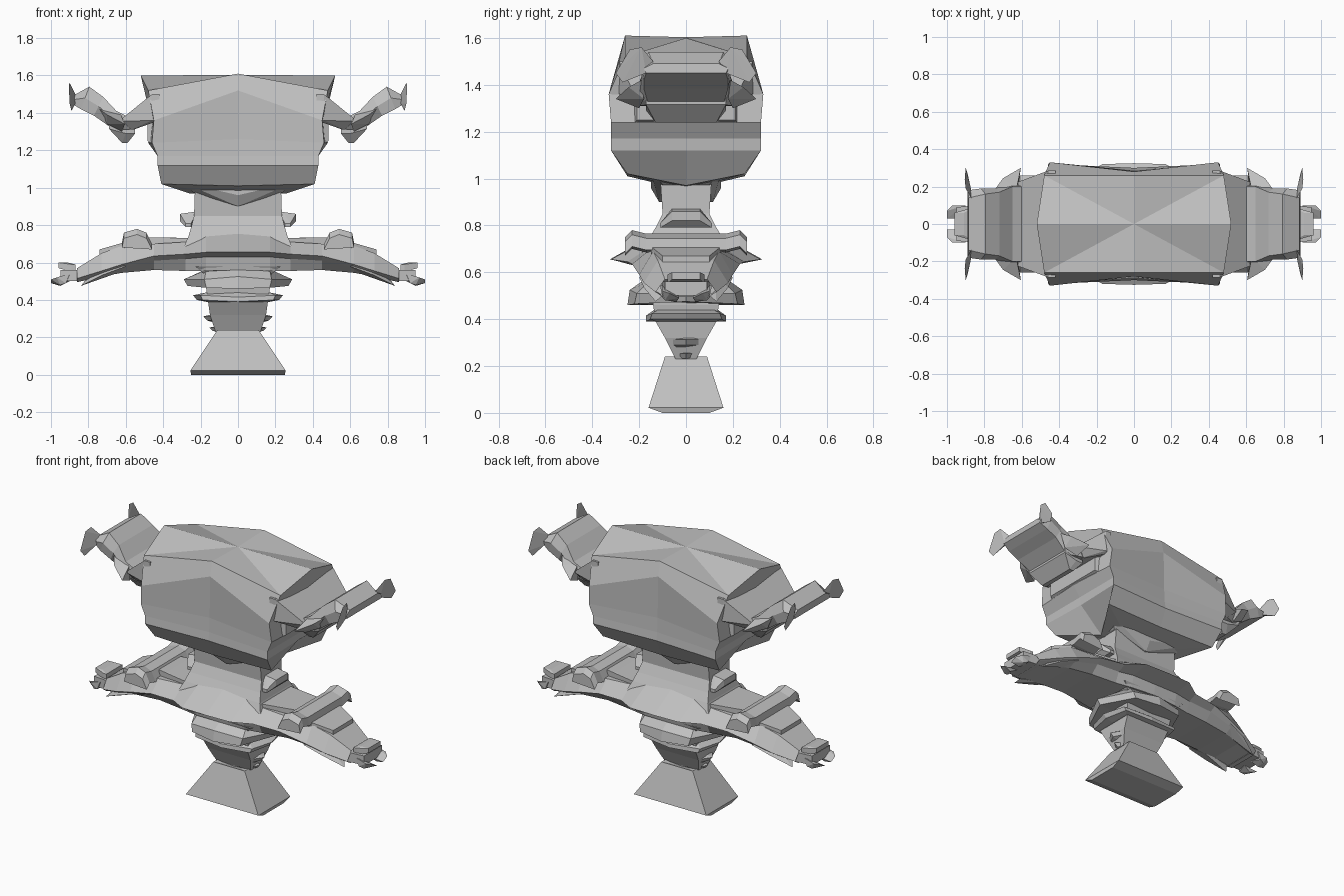
import bpy, bmesh

mat = bpy.data.materials.new("plain_grey")
mat.diffuse_color = (0.53, 0.53, 0.53, 1)


def finish(name, bm, mirror=""):
    bmesh.ops.recalc_face_normals(bm, faces=bm.faces)
    me = bpy.data.meshes.new(name)
    bm.to_mesh(me)
    bm.free()
    me.materials.append(mat)
    ob = bpy.data.objects.new(name, me)
    bpy.context.collection.objects.link(ob)
    if mirror:
        mod = ob.modifiers.new("mirror", "MIRROR")
        mod.use_axis = ("x" in mirror, "y" in mirror, False)
        mod.use_mirror_merge = False
    return ob


def loft(name, rings, mirror="", peaks=(None, None), caps=True):
    """Bridge rings of points; close each end with a face or a peak fan."""
    bm = bmesh.new()
    vs = [[bm.verts.new(p) for p in r] for r in rings]
    n = len(rings[0])
    for a, b in zip(vs, vs[1:]):
        for i in range(n):
            bm.faces.new((a[i], a[(i + 1) % n], b[(i + 1) % n], b[i]))
    for ring, peak in zip((vs[0], vs[-1]), peaks):
        if peak is not None:
            c = bm.verts.new(peak)
            for i in range(n):
                bm.faces.new((ring[i], ring[(i + 1) % n], c))
        elif caps:
            bm.faces.new(ring)
    return finish(name, bm, mirror)


def hull(name, points, mirror=""):
    bm = bmesh.new()
    for p in points:
        bm.verts.new(p)
    bmesh.ops.convex_hull(bm, input=bm.verts)
    return finish(name, bm, mirror)


def ring8(end, corner, front):
    """Ring from end (x, z), corner (x, y, z) and front centre (y, z)."""
    (ex, ez), (cx, cy, cz), (fy, fz) = end, corner, front
    return [(ex, 0, ez), (cx, cy, cz), (0, fy, fz), (-cx, cy, cz),
            (-ex, 0, ez), (-cx, -cy, cz), (0, -fy, fz), (cx, -cy, cz)]


def rect(x, y, z):
    return [(x, y, z), (-x, y, z), (-x, -y, z), (x, -y, z)]


def slab(x, y, z0, z1, x2=None):
    """Points of a y-symmetric block between x and x2."""
    return [(px, s * y, z) for px in (x, x2) for s in (-1, 1) for z in (z0, z1)]


# Upper body: creased barrel with a saddle-shaped lid
loft("upper_body", [
    ring8((.26, .97), (.41, .25, 1.02), (.25, 1.01)),
    ring8((.42, 1.12), (.43, .32, 1.12), (.30, 1.12)),
    ring8((.43, 1.17), (.43, .32, 1.17), (.29, 1.17)),
    ring8((.48, 1.24), (.46, .32, 1.24), (.285, 1.26)),
    ring8((.46, 1.35), (.45, .33, 1.36), (.28, 1.52)),
    ring8((.52, 1.60), (.48, .26, 1.52), (.26, 1.61)),
], peaks=((0, 0, .95), (0, 0, 1.603)))
# Wedge under the body in front of and behind the neck
hull("under_wedge", [(sx * .24, sy * .1, .975) for sx in (1, -1) for sy in (1, -1)]
     + [(sx * .3, sy * .15, 1.03) for sx in (1, -1) for sy in (1, -1)]
     + [(0, .115, .90), (0, -.115, .90), (0, .15, .96), (0, -.15, .96)])

# Broad shoulder plates sloping out from under the lid
hull("shoulder_plate", slab(.46, .285, 1.36, 1.50, .42) + slab(.62, .225, 1.355, 1.37, .59)
     + slab(.56, .20, 1.31, 1.36, .57), "x")
hull("shoulder_collar", slab(.43, .23, 1.22, 1.38, .40) + slab(.48, .21, 1.25, 1.36, .485), "x")

# Arms: broad limbs rising to the hands
arm = [(.50, 1.43, .50, 1.34, .18, .20), (.60, 1.385, .58, 1.31, .20, .20),
       (.65, 1.41, .67, 1.315, .20, .16), (.72, 1.485, .77, 1.385, .17, .18),
       (.795, 1.54, .84, 1.42, .16, .18), (.885, 1.49, .89, 1.45, .14, .17)]
loft("arm", [[(xt, yt, zt), (xt, -yt, zt),
              ((xt + xb) / 2, -max(yt, yb) - .01, (zt + zb) / 2),
              (xb, -yb, zb), (xb, yb, zb),
              ((xt + xb) / 2, max(yt, yb) + .01, (zt + zb) / 2)]
             for xt, zt, xb, zb, yt, yb in arm], "x")
hull("elbow_spur", slab(.55, .17, 1.29, 1.34, .60) + slab(.59, .13, 1.24, 1.25, .62)
     + slab(.66, .17, 1.315, 1.36, .69), "x")
hull("elbow_fin", [(.62, .20, 1.30), (.605, .30, 1.34), (.70, .245, 1.39), (.63, .18, 1.40),
                   (.74, .19, 1.42), (.70, .18, 1.34)], "xy")
hull("finger", [(.87, .14, 1.50), (.88, .17, 1.45), (.90, .19, 1.56), (.905, .24, 1.55),
                (.90, .30, 1.45), (.89, .27, 1.41), (.87, .18, 1.45)], "xy")

# Neck flaring into the waist
loft("neck", [rect(.23, .11, 1.0), rect(.235, .10, .85), rect(.25, .13, .79),
              rect(.265, .16, .74), rect(.30, .20, .66)])
hull("neck_side_knob", slab(.22, .06, .82, .87, .24) + slab(.30, .06, .82, .86, .31)
     + slab(.25, .11, .79, .81, .28), "x")

# Hips and legs: one tapering limb from the middle to each foot
# x, top z, top half-depth, rim z, rim half-depth, under-rim z and half-depth, bottom z, half-depth
leg = [(0, .76, .14, .655, .325, .63, .20, .56, .19),
       (.17, .75, .14, .655, .32, .63, .20, .555, .18),
       (.28, .71, .15, .645, .25, .62, .19, .555, .16),
       (.45, .70, .15, .635, .23, .61, .19, .56, .14),
       (.62, .69, .14, .59, .20, .57, .18, .545, .13),
       (.73, .65, .12, .555, .18, .545, .165, .525, .12),
       (.86, .57, .09, .515, .13, .51, .12, .495, .10)]
loft("hips_and_leg", [[(x, ty, tz), (x, -ty, tz), (x, -my, mz), (x, -uy, uz), (x, -by, bz),
                       (x, by, bz), (x, uy, uz), (x, my, mz)]
                      for x, tz, ty, mz, my, uz, uy, bz, by in leg], "x", caps=False)
# Bar across each knee with lumped ends
loft("knee_bar", [[(.46, y, z - .06), (.49, y, z), (.54, y, z + .02), (.61, y, z), (.62, y, z - .05)]
                  for y, z in ((-.26, .73), (-.23, .76), (-.17, .745), (.17, .745),
                               (.23, .76), (.26, .73))], "x")
hull("hip_ridge", slab(.24, .15, .64, .73, .25) + slab(.42, .11, .66, .735, .48), "x")
hull("shin_ridge", slab(.58, .15, .60, .71, .60) + slab(.72, .10, .60, .67, .74), "x")
hull("heel_spike", [(.60, .12, .56), (.60, .20, .58), (.70, .12, .60),
                    (.72, .18, .535), (.84, .13, .475), (.82, .10, .50)], "xy")
# Feet with ankle lump and toes
hull("foot", slab(.83, .10, .50, .56, .84) + slab(.93, .09, .50, .56, .95), "x")
hull("ankle_lump", slab(.87, .08, .55, .59, .89) + slab(.96, .06, .57, .60, .91), "x")
hull("toe", [(.90, .03, .50), (.90, .10, .54), (.92, .10, .49), (.97, .10, .52),
             (1.0, .07, .51), (1.0, .03, .49), (.95, .04, .475), (.95, .09, .48)], "xy")

# Tail: narrowing column with stepped collars
loft("tail", [rect(.23, .19, .58), rect(.17, .15, .53), rect(.17, .14, .46),
              rect(.16, .13, .39), rect(.15, .09, .32), rect(.12, .045, .23)],
     peaks=(None, (0, 0, .20)))
for i, (zt, zb, x, y, inner) in enumerate([
        (.44, .39, .24, .17, .17), (.325, .28, .185, .07, .13), (.26, .225, .155, .045, .10)]):
    zm = (zt + zb) / 2
    loft(f"tail_collar_{i + 1}", [
        ring8((inner, zb), (inner, y * .75, zb), (y * .8, zb)),
        ring8((x - .02, zb + .01), (x - .05, y * .9, zb + .01), (y, zb)),
        ring8((x, zm + .01), (x - .04, y * .85, zm + .01), (y, zm)),
        ring8((inner, zt), (inner, y * .7, zt), (y * .8, zt))])
# Large skirt collar just under the hips, drooping to front and back
loft("tail_skirt", [
    ring8((.18, .47), (.16, .13, .47), (.13, .46)),
    ring8((.27, .475), (.17, .22, .465), (.25, .46)),
    ring8((.29, .51), (.18, .21, .51), (.24, .525)),
    ring8((.19, .555), (.17, .16, .56), (.16, .58))])

# Flared foot stand
loft("stand", [rect(.25, .10, 0), rect(.255, .16, .022), rect(.11, .09, .24)],
     peaks=(None, (0, 0, .21)))
